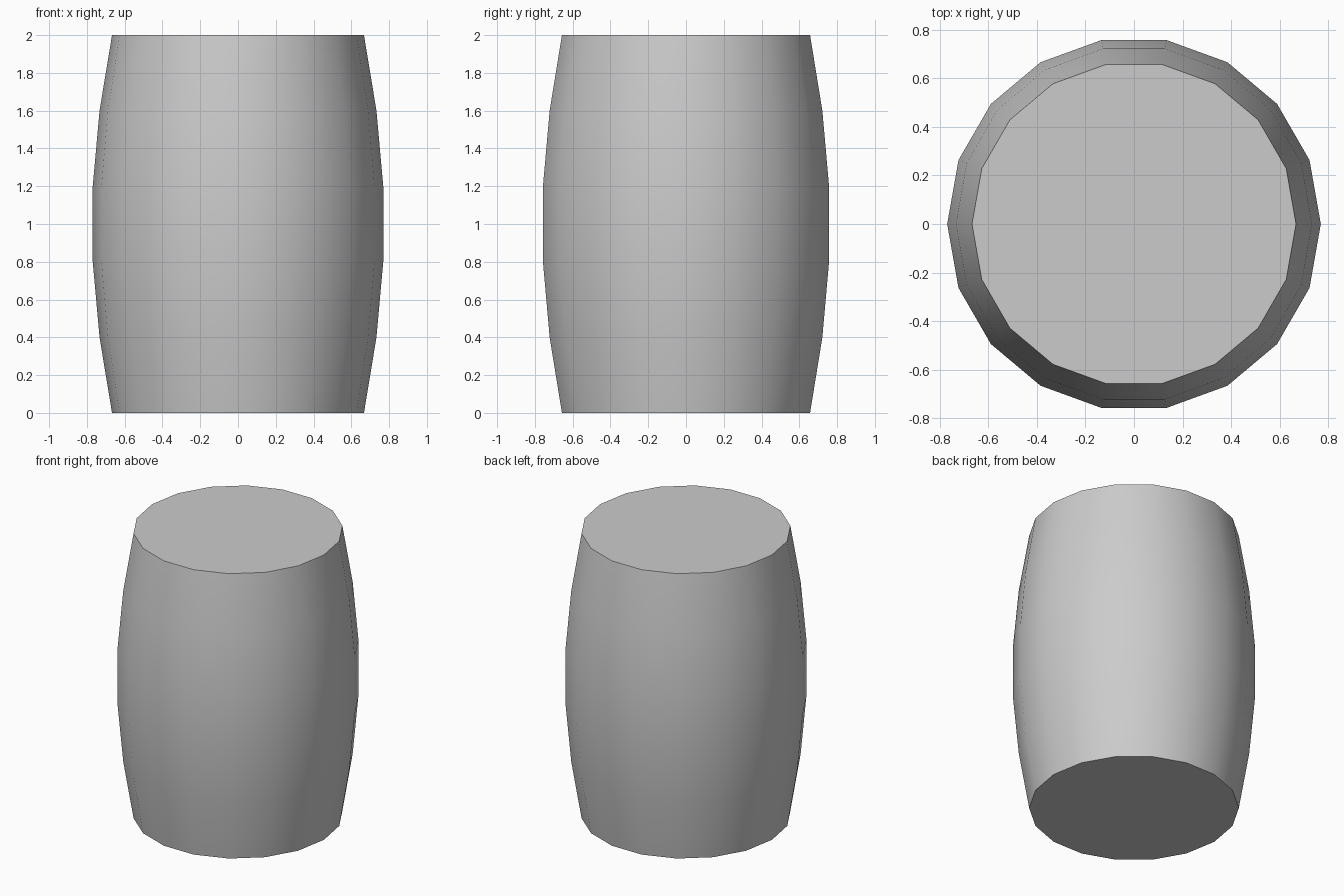
import bpy, bmesh
from math import cos, sin, radians, tau

if "Cube" in bpy.data.objects:
    bpy.data.objects.remove(bpy.data.objects["Cube"])

SIDES = 18
# (radius, height) from bottom rim to top rim
PROFILE = [(0.667, 0.0), (0.733, 0.4), (0.769, 0.8),
           (0.769, 1.2), (0.733, 1.6), (0.667, 2.0)]

# Barrel body: stacked rings joined by quads
bm = bmesh.new()
rings = [[bm.verts.new((r * cos(tau * i / SIDES), r * sin(tau * i / SIDES), z))
          for i in range(SIDES)] for r, z in PROFILE]
for low, high in zip(rings, rings[1:]):
    for i in range(SIDES):
        j = (i + 1) % SIDES
        bm.faces.new((low[i], low[j], high[j], high[i]))

# Flat lid and base
bm.faces.new(rings[-1])
bm.faces.new(rings[0][::-1])

mesh = bpy.data.meshes.new("barrel")
bm.to_mesh(mesh)
bm.free()
barrel = bpy.data.objects.new("barrel", mesh)
bpy.context.collection.objects.link(barrel)

# Smooth staves, sharp rims
bpy.context.view_layer.objects.active = barrel
barrel.select_set(True)
bpy.ops.object.shade_smooth_by_angle(angle=radians(40))
